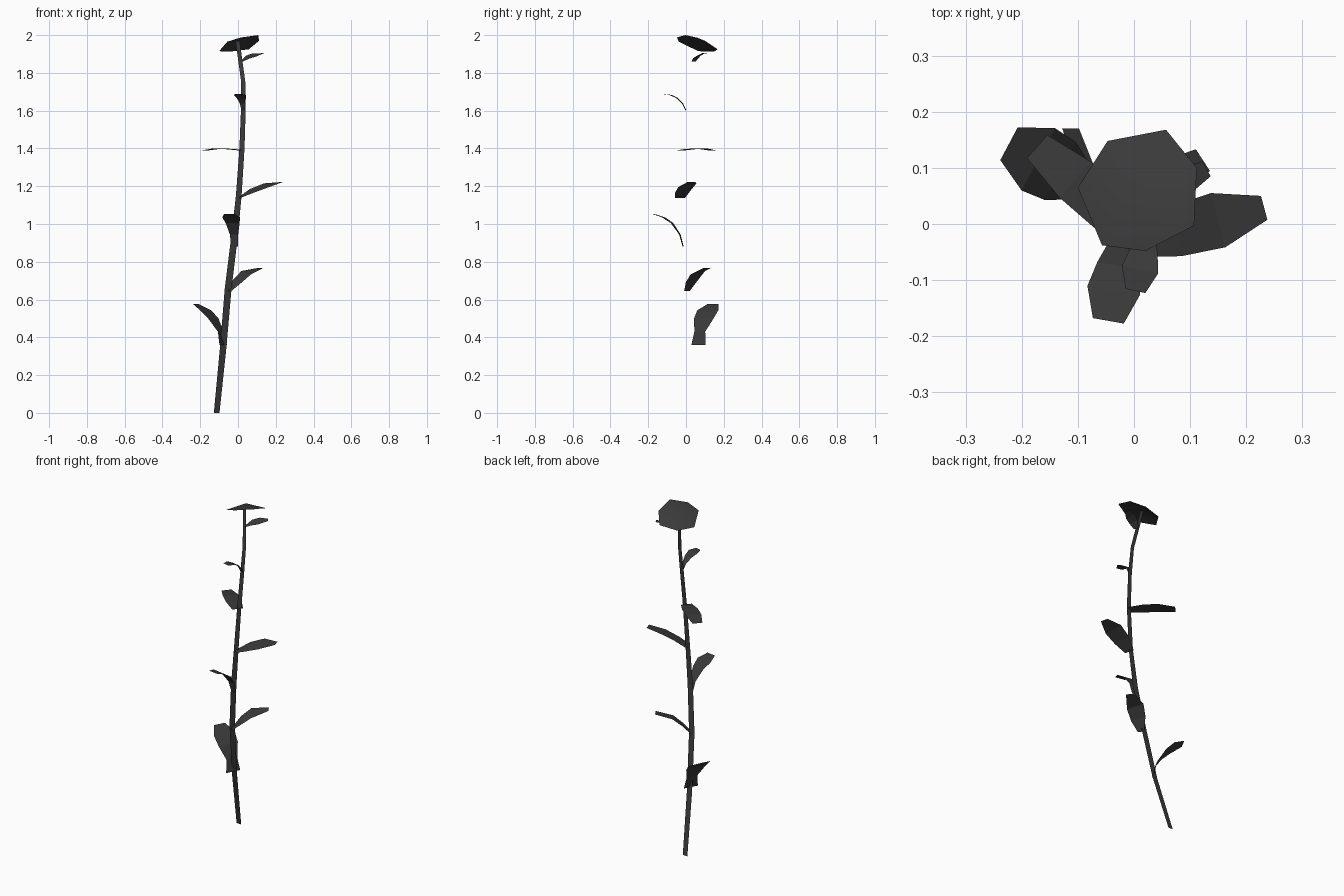
import bpy
from math import radians, sin, cos
from mathutils import Vector

dark = bpy.data.materials.new("dark_grey")
dark.diffuse_color = (0.042, 0.042, 0.042, 1)


def make(name, verts, faces):
    me = bpy.data.meshes.new(name)
    me.from_pydata([tuple(v) for v in verts], [], faces)
    me.materials.append(dark)
    me.update()
    ob = bpy.data.objects.new(name, me)
    bpy.context.collection.objects.link(ob)
    return ob


def ribbon(name, rows):
    # rows: (left point, right point) pairs joined by quads
    verts = [p for row in rows for p in row]
    faces = [(2*i, 2*i + 1, 2*i + 3, 2*i + 2) for i in range(len(rows) - 1)]
    return make(name, verts, faces)


def leaf(name, x, y, azimuth, profile, roll=0.0):
    # profile: (distance out, height, width) along the bent leaf
    # roll: how far the middle of the leaf lifts on its left
    a = radians(azimuth)
    out = Vector((cos(a), sin(a), 0))
    rows = []
    for i, (r, z, w) in enumerate(profile):
        lift = roll if 0 < i < len(profile) - 1 else 0
        side = Vector((-sin(a), cos(a), lift))
        c = Vector((x, y, z)) + out * r
        rows.append((c + side * w / 2, c - side * w / 2))
    return ribbon(name, rows)


# Flat ribbon stem: x, y, z, width
path = [(-0.113, 0.17, 0, .03), (-0.079, 0.08, .34, .034), (-0.052, 0.02, .66, .036),
        (-0.02, -0.012, .92, .035), (0.004, -0.022, 1.15, .03), (0.021, -0.018, 1.4, .027),
        (0.028, 0.0, 1.6, .025), (0.028, 0.02, 1.75, .022), (-0.002, 0.065, 1.968, .022)]
ribbon("stem", [(Vector((x - w/2, y, z)), Vector((x + w/2, y, z))) for x, y, z, w in path])

# Bent leaves from bottom to top
leaf("leaf_1", -0.078, 0.066, 152, [(0, .36, .085), (.015, .43, .065), (.06, .5, .117),
                                    (.105, .543, .126), (.164, .576, .066)])
leaf("leaf_2", -0.045, 0.005, 33, [(0, .645, .035), (.05, .698, .08), (.105, .742, .092), (.2, .768, .046)], .2)
leaf("leaf_3", -0.018, -0.015, -100, [(0, .88, .035), (.018, .945, .045), (.06, 1.005, .075),
                                      (.105, 1.035, .095), (.16, 1.053, .056)])
leaf("leaf_4", 0.005, -0.032, 15, [(0, 1.138, .055), (.07, 1.175, .09), (.15, 1.205, .1), (.235, 1.222, .044)], .2)
leaf("leaf_5", 0.016, -0.026, 139, [(0, 1.39, .06), (.08, 1.397, .085), (.16, 1.4, .085), (.25, 1.39, .055)])
leaf("leaf_6", 0.028, 0.0, -102, [(0, 1.6, .02), (.018, 1.637, .03), (.05, 1.668, .05),
                                  (.083, 1.683, .066), (.122, 1.688, .036)])
leaf("leaf_7", 0.02, 0.04, 28, [(0, 1.86, .025), (.035, 1.883, .045), (.075, 1.895, .052), (.124, 1.904, .03)], .3)

# Tilted, slightly domed flower head, smooth on top
rim = [(-.1, .065, 1.915), (-.057, -.038, 1.965), (.02, -.048, 1.988), (.107, -.003, 2.0),
       (.112, .1, 1.97), (.057, .168, 1.925), (-.047, .148, 1.912)]
n = len(rim)
flower = make("flower", rim + [(.01, .06, 1.986)], [(i, (i + 1) % n, n) for i in range(n)])
for p in flower.data.polygons:
    p.use_smooth = True
